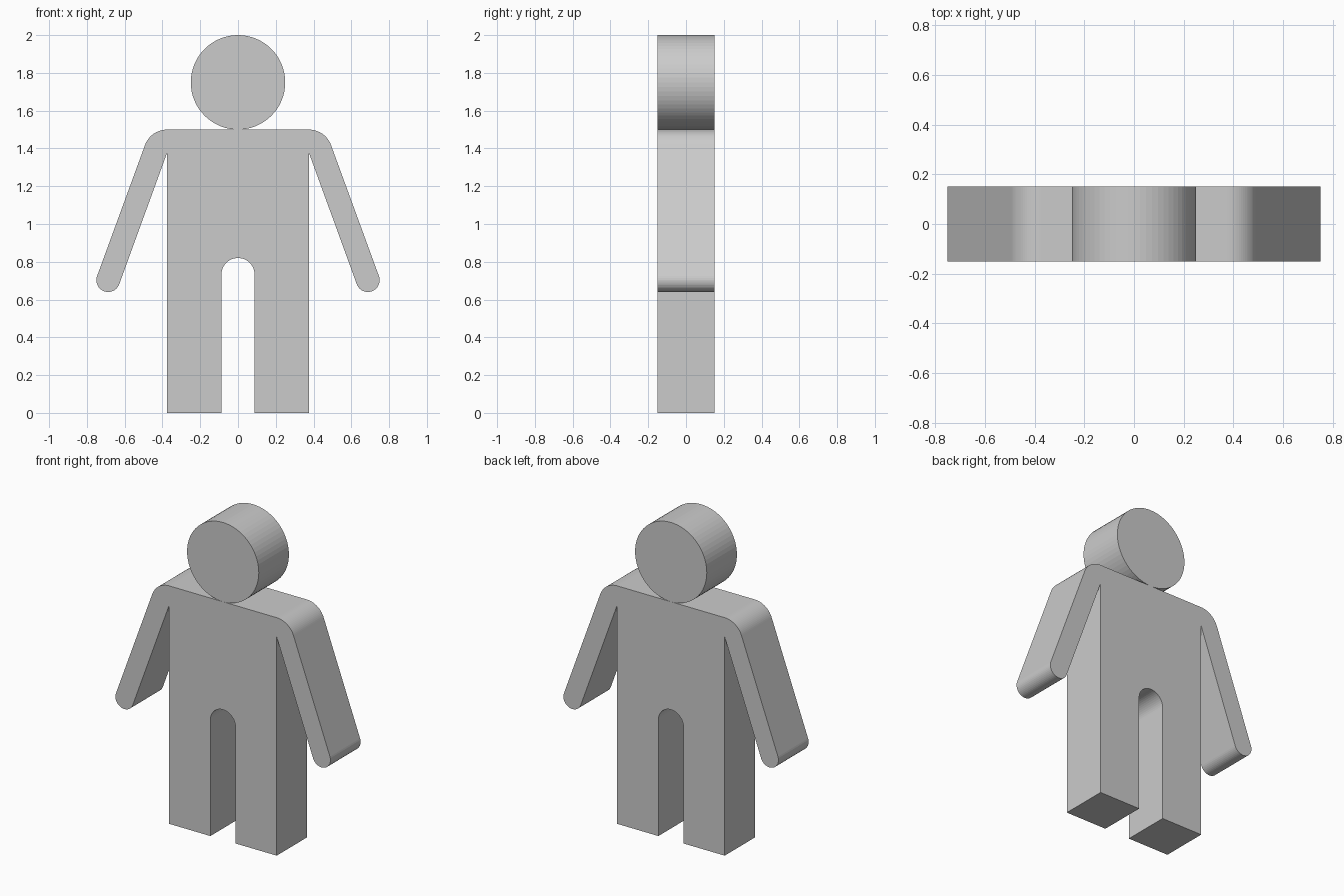
import bpy, bmesh
from math import cos, sin, tan, radians

if "Cube" in bpy.data.objects:
    bpy.data.objects.remove(bpy.data.objects["Cube"])

DEPTH = 0.3


def arc(cx, cz, r, a0, a1, n):
    """Points on an arc in the xz plane, angles in degrees."""
    angles = [radians(a0 + (a1 - a0) * i / n) for i in range(n + 1)]
    return [(cx + r * cos(a), cz + r * sin(a)) for a in angles]


def extrude_outline(name, outline):
    """Turn a closed xz outline into a slab centred on y = 0."""
    bm = bmesh.new()
    face = bm.faces.new([bm.verts.new((x, -DEPTH / 2, z)) for x, z in outline])
    out = bmesh.ops.extrude_face_region(bm, geom=[face], use_keep_orig=True)
    moved = [v for v in out["geom"] if isinstance(v, bmesh.types.BMVert)]
    bmesh.ops.translate(bm, verts=moved, vec=(0, DEPTH, 0))
    bmesh.ops.recalc_face_normals(bm, faces=bm.faces[:])
    mesh = bpy.data.meshes.new(name)
    bm.to_mesh(mesh)
    bm.free()
    obj = bpy.data.objects.new(name, mesh)
    bpy.context.collection.objects.link(obj)
    return obj


# Head: a flat disc resting on the shoulders
extrude_outline("head", arc(0, 1.75, 0.25, 0, 360, 64)[:-1])

# Body: right half outline from the shoulder down to the crotch arch
side, tilt, hand_r = 0.375, 20, 0.0625
hand_x, hand_z = 0.6875, 0.7025
hand = arc(hand_x, hand_z, hand_r, tilt, tilt - 180, 20)
armpit_z = hand[-1][1] + (hand[-1][0] - side) / tan(radians(tilt))
half = arc(side, 1.375, 0.125, 90, tilt, 16)            # shoulder
half += hand                                            # rounded hand
half += [(side, armpit_z), (side, 0), (0.0875, 0)]      # armpit and leg
half += arc(0, 0.7325, 0.0875, 0, 90, 12)               # half of the arch

# Mirror the half outline, skipping the shared point at the arch top
body = half + [(-x, z) for x, z in reversed(half[:-1])]
extrude_outline("body", body)
